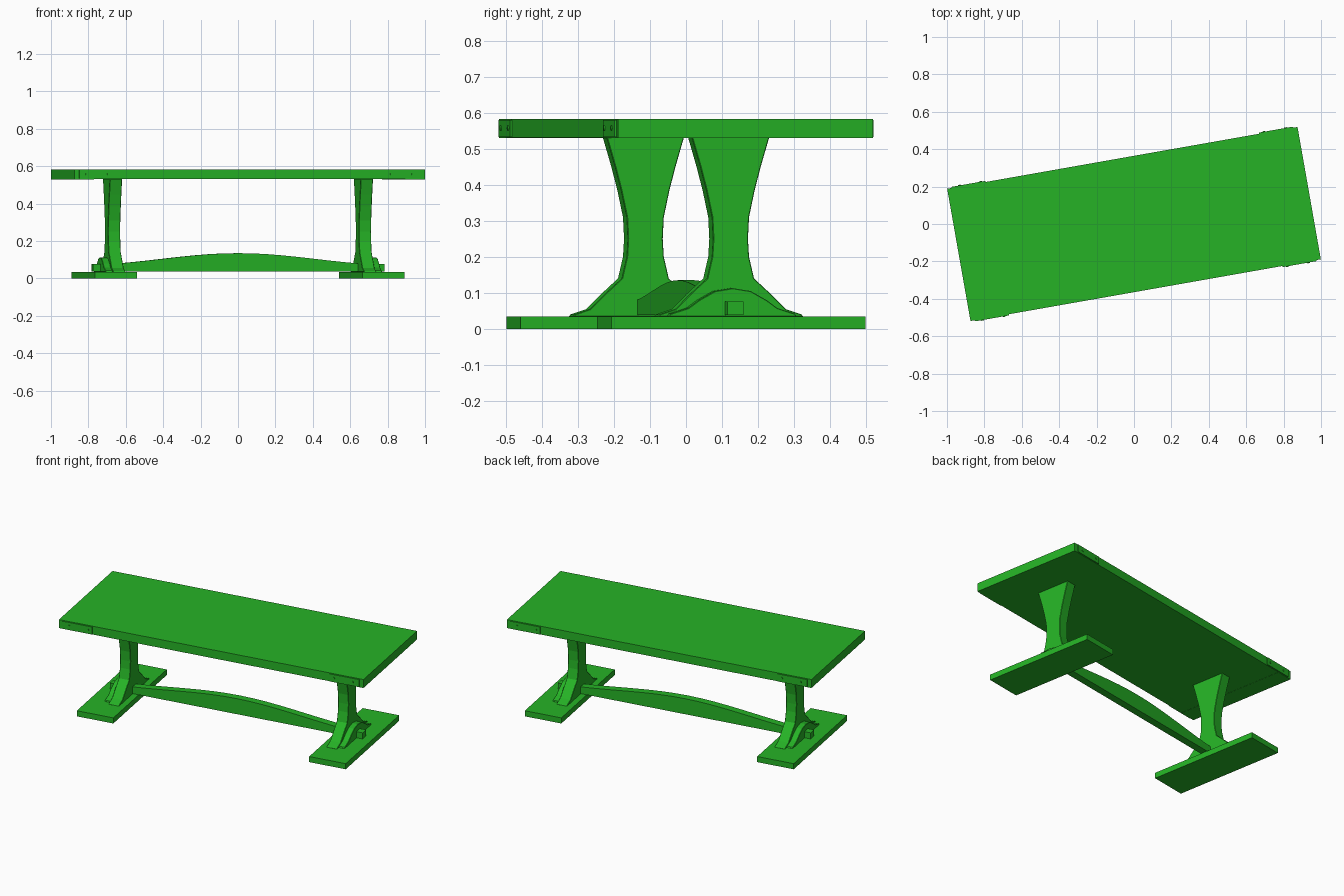
import bpy, bmesh, math
from mathutils import Matrix

if "Cube" in bpy.data.objects:
    bpy.data.objects.remove(bpy.data.objects["Cube"])

TURN = math.radians(10)   # whole table is turned on the floor
green = bpy.data.materials.new("green_paint")
green.diffuse_color = (0.019, 0.45, 0.019, 1)
green.use_nodes = True
green.node_tree.nodes["Principled BSDF"].inputs["Base Color"].default_value = green.diffuse_color


def finish(name, bm, bevel=0.0):
    bmesh.ops.recalc_face_normals(bm, faces=bm.faces)
    me = bpy.data.meshes.new(name)
    bm.to_mesh(me)
    bm.free()
    ob = bpy.data.objects.new(name, me)
    ob.rotation_euler.z = TURN
    me.materials.append(green)
    bpy.context.collection.objects.link(ob)
    if bevel:
        m = ob.modifiers.new("bevel", 'BEVEL')
        m.width, m.segments, m.limit_method = bevel, 1, 'ANGLE'
        m.angle_limit = math.radians(50)
    return ob


def box(name, x0, x1, y0, y1, z0, z1, bevel=0.0):
    bm = bmesh.new()
    mat = Matrix.Translation(((x0 + x1) / 2, (y0 + y1) / 2, (z0 + z1) / 2)) @ \
        Matrix.Diagonal((abs(x1 - x0), abs(y1 - y0), z1 - z0, 1))
    bmesh.ops.create_cube(bm, size=1, matrix=mat)
    return finish(name, bm, bevel)


def extrude(name, outline, axis, a, b, bevel=0.0):
    """Extrude a flat outline of (u, z) points along x or y from a to b."""
    bm = bmesh.new()
    place = (lambda u, z: (a, u, z)) if axis == 'x' else (lambda u, z: (u, a, z))
    f = bm.faces.new([bm.verts.new(place(u, z)) for u, z in outline])
    r = bmesh.ops.extrude_face_region(bm, geom=[f])
    vs = [v for v in r["geom"] if isinstance(v, bmesh.types.BMVert)]
    bmesh.ops.translate(bm, verts=vs, vec=(b - a, 0, 0) if axis == 'x' else (0, b - a, 0))
    return finish(name, bm, bevel)


def mirrored(half):
    return half + [(-u, z) for u, z in reversed(half) if u > 0]


# half outlines of the waisted leg and of the low brace on its outer face
leg_half = [(0.205, 0.034), (0.2, 0.04), (0.155, 0.055), (0.112, 0.098), (0.066, 0.14),
            (0.052, 0.2), (0.049, 0.25), (0.052, 0.31), (0.068, 0.385),
            (0.085, 0.45), (0.109, 0.532)]
brace_half = [(0.18, 0.034), (0.175, 0.042), (0.125, 0.058), (0.095, 0.08),
              (0.05, 0.105), (0.0, 0.113)]

# tabletop planks
box("tabletop", -0.845, 0.845, -0.359, 0.359, 0.531, 0.583)

for s, side in ((-1, "left"), (1, "right")):
    box(side + "_breadboard_end", s * 0.845, s * 0.951, -0.359, 0.359, 0.53, 0.583)
    # foot, leg, brace and protruding tenon
    box(side + "_foot", s * 0.612, s * 0.84, -0.358, 0.358, 0, 0.035)
    extrude(side + "_leg", mirrored(leg_half), 'x', s * 0.648, s * 0.714, 0.002)
    extrude(side + "_brace", mirrored(brace_half), 'x', s * 0.71, s * 0.75, 0.002)
    box(side + "_tenon", s * 0.70, s * 0.79, -0.023, 0.023, 0.038, 0.076)
    # corner plates with screws on the long edges
    for t, edge in ((-1, "front"), (1, "back")):
        box(f"{side}_{edge}_plate", s * 0.742, s * 0.926, t * 0.355, t * 0.365, 0.533, 0.58)
        for x in (0.768, 0.885):
            bm = bmesh.new()
            mat = Matrix.Translation((s * x, t * 0.366, 0.557)) @ Matrix.Rotation(math.pi / 2, 4, 'X')
            bmesh.ops.create_cone(bm, cap_ends=True, segments=12, radius1=0.007,
                                  radius2=0.007, depth=0.005, matrix=mat)
            finish(f"{side}_{edge}_plate_screw", bm)

# arched stretcher between the legs
n = 16
arch = [(-0.65, 0.038), (0.65, 0.038)]
for i in range(n + 1):
    u = 1 - 2 * i / n
    rise = 0.5 * (1 - u * u) + 0.25 * (1 + math.cos(math.pi * u))
    arch.append((0.65 * u, 0.08 + 0.055 * rise))
extrude("stretcher", arch, 'y', -0.023, 0.023)
